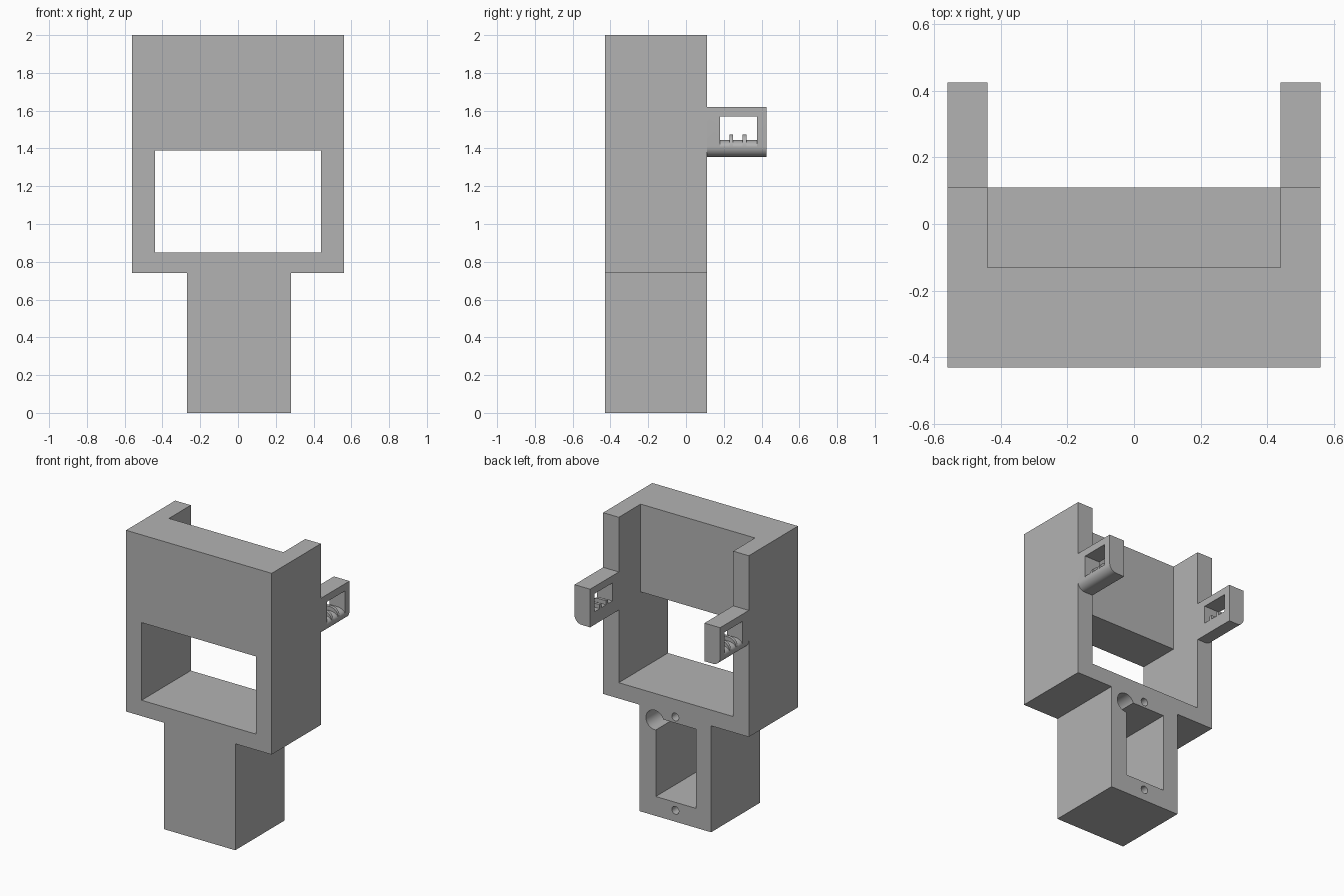
import bpy, bmesh, math
from mathutils import Vector

cube = bpy.data.objects.get("Cube")
if cube:
    bpy.data.objects.remove(cube, do_unlink=True)

grey = bpy.data.materials.new("plain grey")
grey.use_nodes = True
colour = (0.45, 0.45, 0.45, 1)
grey.diffuse_color = colour
grey.node_tree.nodes["Principled BSDF"].inputs["Base Color"].default_value = colour


def extrude(name, profile, axis, start, end):
    """Extrude a 2D profile along x (profile is y, z) or along y (profile is x, z)."""
    def place(p, d):
        return Vector((d, p[0], p[1])) if axis == "x" else Vector((p[0], d, p[1]))
    bm = bmesh.new()
    face = bm.faces.new([bm.verts.new(place(p, start)) for p in profile])
    shift = place((0, 0), end - start)
    new = bmesh.ops.extrude_face_region(bm, geom=[face])["geom"]
    bmesh.ops.translate(bm, vec=shift, verts=[g for g in new if isinstance(g, bmesh.types.BMVert)])
    if len(bm.faces) == len(profile) + 1:
        bm.faces.new([v for v in bm.verts][:len(profile)])
    bmesh.ops.recalc_face_normals(bm, faces=bm.faces)
    mesh = bpy.data.meshes.new(name)
    bm.to_mesh(mesh)
    bm.free()
    mesh.materials.append(grey)
    obj = bpy.data.objects.new(name, mesh)
    bpy.context.collection.objects.link(obj)
    return obj


def rect(a0, a1, b0, b1):
    return [(a0, b0), (a1, b0), (a1, b1), (a0, b1)]


def arc(cx, cz, rx, rz, a0, a1, n):
    steps = [math.radians(a0 + (a1 - a0) * i / n) for i in range(n + 1)]
    return [(cx + rx * math.cos(t), cz + rz * math.sin(t)) for t in steps]


def circle(cx, cz, r, n=32):
    return arc(cx, cz, r, r, 0, 360, n)[:-1]


def activate(obj):
    bpy.ops.object.select_all(action="DESELECT")
    obj.select_set(True)
    bpy.context.view_layer.objects.active = obj


def cut(obj, cutter):
    cutter.hide_render = True
    mod = obj.modifiers.new("cut", "BOOLEAN")
    mod.operation = "DIFFERENCE"
    mod.solver = "EXACT"
    mod.object = cutter
    activate(obj)
    bpy.ops.object.modifier_apply(modifier=mod.name)
    bpy.data.objects.remove(cutter, do_unlink=True)


def smooth(obj):
    activate(obj)
    bpy.ops.object.shade_smooth_by_angle(angle=math.radians(30))


# Housing: wide upper block on a narrower stem
FRONT, BACK = -0.43, 0.11
housing = extrude("housing", [(-0.27, 0), (0.28, 0), (0.28, 0.74), (0.56, 0.74),
                              (0.56, 2), (-0.56, 2), (-0.56, 0.74), (-0.27, 0.74)],
                  "y", FRONT, BACK)

# Window through the front, joined to the open-topped rear bay
cut(housing, extrude("bay_cutter", [(-0.6, 0.85), (0.3, 0.85), (0.3, 2.1), (-0.13, 2.1),
                                    (-0.13, 1.39), (-0.6, 1.39)], "x", -0.44, 0.44))

# Stem pocket, cable hole at its corner, and two screw holes
cut(housing, extrude("pocket_cutter", rect(-0.155, 0.155, 0.135, 0.686), "y", -0.37, 0.2))
cut(housing, extrude("cable_cutter", circle(0.163, 0.665, 0.068), "y", -0.36, 0.2))
for z in (0.079, 0.728):
    cut(housing, extrude("screw_cutter", circle(0.005, z, 0.027, 20), "y", -0.15, 0.2))
smooth(housing)

# Rear lugs with a side opening, rounded outer lower edge and ribbed floor
for side, s in (("left", 1), ("right", -1)):
    def flip(points):
        return [(s * x, z) for x, z in points]

    outline = [(0.44, 1.62), (0.44, 1.355)] + arc(0.505, 1.41, 0.055, 0.055, -90, 0, 10) + [(0.56, 1.62)]
    lug = extrude(side + "_lug", flip(outline), "y", BACK - 0.01, 0.425)
    cut(lug, extrude("opening_cutter", rect(0.18, 0.375, 1.41, 1.57), "x", s * 0.4, s * 0.6))
    smooth(lug)

    # floor strips and taller ribs, both curving down to the outer side
    strips = [(0.18, 0.23, 0.035), (0.23, 0.25, 0.063), (0.25, 0.3, 0.035),
              (0.3, 0.32, 0.063), (0.32, 0.375, 0.035)]
    for i, (y0, y1, height) in enumerate(strips):
        section = [(0.44, 1.41)] + arc(0.5, 1.41, 0.06, height, 0, 90, 10) + [(0.44, 1.41 + height)]
        kind = "rib" if height > 0.05 else "floor_strip"
        smooth(extrude(f"{side}_lug_{kind}_{i}", flip(section), "y", y0, y1))
